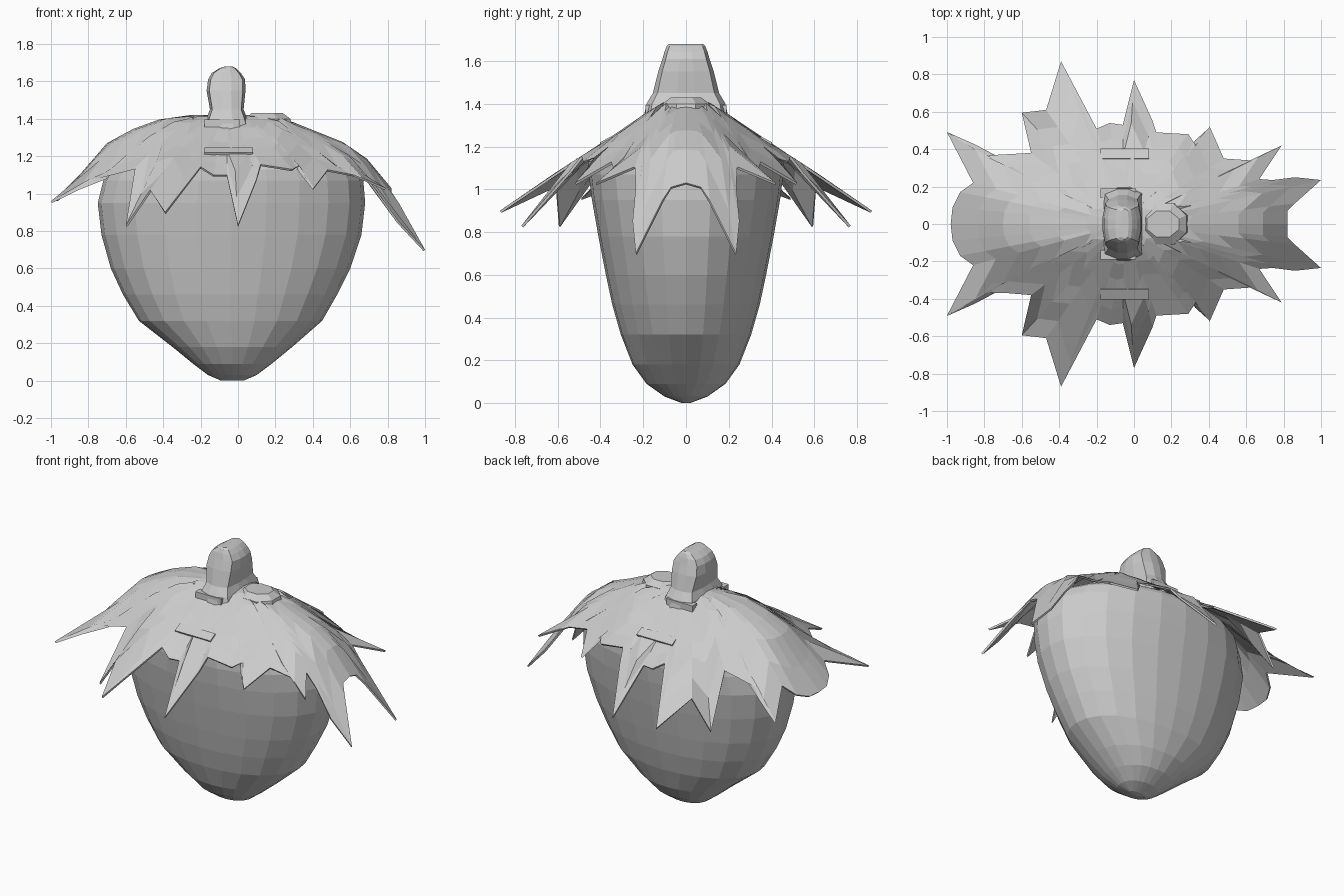
import bpy, bmesh
from math import cos, sin, pi


def finish(name, bm):
    bmesh.ops.recalc_face_normals(bm, faces=bm.faces)
    me = bpy.data.meshes.new(name)
    bm.to_mesh(me)
    bm.free()
    ob = bpy.data.objects.new(name, me)
    bpy.context.collection.objects.link(ob)
    return ob


def skin(bm, rings):
    n = len(rings[0])
    for a, b in zip(rings, rings[1:]):
        for i in range(n):
            j = (i + 1) % n
            bm.faces.new((a[i], a[j], b[j], b[i]))


def loft(name, sections, n, power, phase=0.0):
    """Closed stack of superellipse rings given as (z, x min, x max, half depth)."""
    bm = bmesh.new()
    rings = []
    for z, x0, x1, hy in sections:
        ring = []
        for i in range(n):
            a = 2 * pi * (i + phase) / n
            c, s = cos(a), sin(a)
            k = (abs(c) ** power + abs(s) ** power) ** (-1 / power)
            ring.append(bm.verts.new(((x0 + x1) / 2 + c * k * (x1 - x0) / 2, s * k * hy, z)))
        rings.append(ring)
    skin(bm, rings)
    bm.faces.new(rings[0])
    bm.faces.new(rings[-1])
    return finish(name, bm)


def lerp_table(table, v):
    for (a, fa), (b, fb) in zip(table, table[1:]):
        if v <= b:
            return fa + (fb - fa) * (v - a) / (b - a)
    return table[-1][1]


def block(name, size, loc, tilt=0.0):
    bpy.ops.mesh.primitive_cube_add(size=1, location=loc, rotation=(tilt, 0, 0))
    ob = bpy.context.object
    ob.name = name
    ob.scale = size


# Berry body
loft("berry_body", [
    (0.0, -0.09, 0.03, 0.02), (0.03, -0.16, 0.10, 0.10), (0.09, -0.24, 0.18, 0.185),
    (0.18, -0.35, 0.29, 0.25), (0.32, -0.53, 0.45, 0.305), (0.46, -0.615, 0.53, 0.345),
    (0.60, -0.68, 0.60, 0.375), (0.78, -0.73, 0.66, 0.41), (0.95, -0.75, 0.68, 0.44),
    (1.07, -0.72, 0.67, 0.455), (1.13, -0.69, 0.64, 0.455), (1.16, -0.66, 0.60, 0.44)],
    24, 2.15)

# Leaf cap: half outline seen from above, tips carry their own height
RIDGE = [(-1.01, 0.95), (-0.85, 1.09), (-0.79, 1.2), (-0.65, 1.31), (-0.5, 1.37), (-0.35, 1.42),
         (0.22, 1.42), (0.3, 1.38), (0.6, 1.26), (0.68, 1.2), (0.8, 1.03), (1.01, 0.75)]
DROP = [(0, 0), (0.1, 0.01), (0.2, 0.07), (0.3, 0.15), (0.4, 0.21), (0.5, 0.27), (0.9, 0.53)]
OUTLINE = [
    (0.82, 0, 1.03), (0.82, 0.07, 1.01), (0.86, 0.11, 0.95), (1.0, 0.235, 0.70),
    (0.86, 0.25, 0.85), (0.74, 0.235, None), (0.67, 0.24, None), (0.79, 0.42, 1.03),
    (0.62, 0.34, 1.10), (0.48, 0.35, None), (0.405, 0.52, 1.03), (0.33, 0.42, None),
    (0.29, 0.48, 1.13), (0.12, 0.49, None), (0.10, 0.55, 1.08), (0.0, 0.77, 0.83),
    (-0.06, 0.53, 1.1), (-0.13, 0.54, 1.1), (-0.2, 0.51, None), (-0.39, 0.87, 0.90),
    (-0.47, 0.61, 1.02), (-0.6, 0.595, 0.83), (-0.55, 0.38, 1.14), (-0.79, 0.36, 1.07),
    (-1.0, 0.49, 0.96), (-0.86, 0.22, 1.06), (-0.93, 0.17, 1.0), (-0.97, 0.09, 0.97),
    (-0.98, 0, 0.97)]
CX = -0.05


def dome(x, y):
    return lerp_table(RIDGE, x) - lerp_table(DROP, abs(y))


loop = OUTLINE + [(x, -y, z) for x, y, z in OUTLINE[-2:0:-1]]
bm = bmesh.new()
rings = []
for t in (0.22, 0.4, 0.55, 0.7, 0.85, 1.0):
    ring = []
    for x, y, z in loop:
        px, py = CX + (x - CX) * t, y * t
        pz = dome(px, py)
        if z is not None and t > 0.7:
            # leaf tips run straight from the dome to their own height
            root = dome(CX + (x - CX) * 0.7, y * 0.7)
            line = root + (z - root) * (t - 0.7) / 0.3
            pz = line if t == 1.0 or abs(y) > 0.4 else pz
        ring.append(bm.verts.new((px, py, pz)))
    rings.append(ring)
skin(bm, rings)
hub = bm.verts.new((CX, 0, 1.42))
for i, v in enumerate(rings[0]):
    bm.faces.new((hub, v, rings[0][(i + 1) % len(loop)]))
cap = finish("leaf_cap", bm)
if sum(p.normal.z for p in cap.data.polygons) < 0:
    cap.data.flip_normals()
mod = cap.modifiers.new("thickness", 'SOLIDIFY')
mod.thickness = 0.012
mod.offset = -1

# Stem: chamfered block, flared at the foot
loft("stem", [
    (1.33, -0.17, 0.07, 0.20), (1.40, -0.17, 0.05, 0.185), (1.45, -0.15, 0.03, 0.155),
    (1.55, -0.168, 0.04, 0.13), (1.61, -0.16, 0.038, 0.11), (1.645, -0.14, 0.015, 0.10),
    (1.67, -0.10, -0.01, 0.09), (1.68, -0.07, -0.03, 0.08)], 12, 4.5, 0.5)

# Raised fold of the right-hand leaf beside the stem
loft("leaf_fold", [(1.33, 0.05, 0.30, 0.11), (1.40, 0.05, 0.28, 0.11),
                   (1.43, 0.07, 0.24, 0.07)], 8, 6, 0.5)

# Small ledges below the stem and above the middle leaves
for side, label in ((-1, "front"), (1, "back")):
    block(f"stem_ledge_{label}", (0.19, 0.05, 0.04), (-0.085, side * 0.165, 1.375))
    block(f"leaf_ledge_{label}", (0.26, 0.06, 0.03), (-0.05, side * 0.37, 1.22), -side * 0.5)
